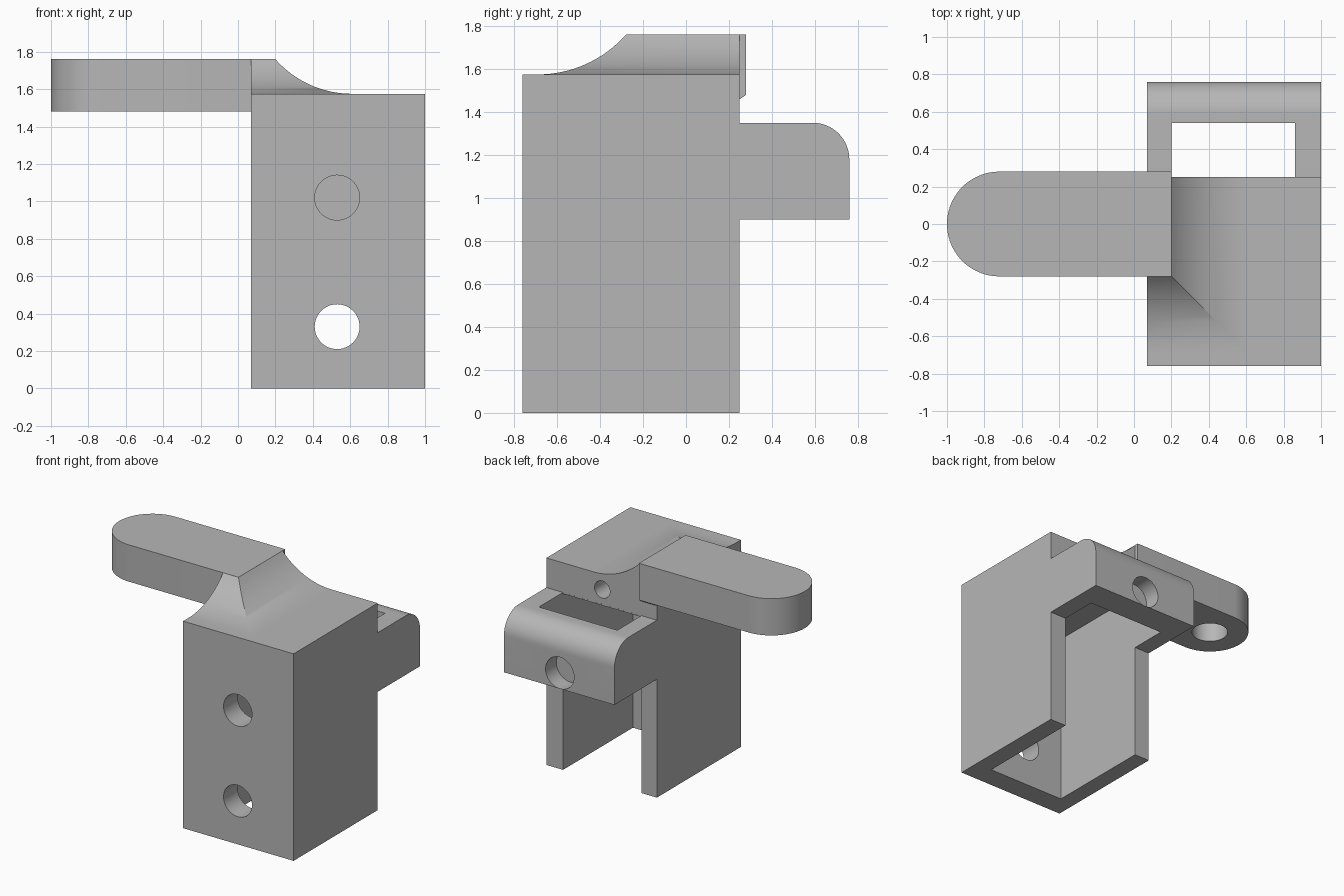
import bpy, bmesh, math
from mathutils import Matrix, Vector

if "Cube" in bpy.data.objects:
    bpy.data.objects.remove(bpy.data.objects["Cube"])

grey = bpy.data.materials.new("light_grey")
grey.use_nodes = True
COLOUR = (0.47, 0.47, 0.47, 1)
grey.diffuse_color = COLOUR
grey.node_tree.nodes["Principled BSDF"].inputs["Base Color"].default_value = COLOUR


def finish(name, bm):
    bmesh.ops.recalc_face_normals(bm, faces=bm.faces)
    mesh = bpy.data.meshes.new(name)
    bm.to_mesh(mesh)
    bm.free()
    mesh.materials.append(grey)
    obj = bpy.data.objects.new(name, mesh)
    bpy.context.collection.objects.link(obj)
    return obj


def prism(name, points, depth):
    """Extrude a closed loop of 3D points along a vector."""
    bm = bmesh.new()
    face = bm.faces.new([bm.verts.new(p) for p in points])
    out = bmesh.ops.extrude_face_region(bm, geom=[face], use_keep_orig=True)
    verts = [g for g in out["geom"] if isinstance(g, bmesh.types.BMVert)]
    bmesh.ops.translate(bm, verts=verts, vec=Vector(depth))
    return finish(name, bm)


def arc(cx, cy, r, start, end, steps):
    angles = [math.radians(start + (end - start) * i / steps) for i in range(steps + 1)]
    return [(cx + r * math.cos(a), cy + r * math.sin(a)) for a in angles]


def drill(centre, radius, length, axis):
    """Cylinder cutter centred on a point, along Y or Z."""
    bm = bmesh.new()
    turn = Matrix.Rotation(math.pi / 2, 4, "X") if axis == "Y" else Matrix()
    bmesh.ops.create_cone(bm, cap_ends=True, segments=48, radius1=radius, radius2=radius,
                          depth=length, matrix=Matrix.Translation(centre) @ turn)
    return finish("cutter", bm)


def cut(obj, cutters):
    bpy.context.view_layer.objects.active = obj
    for cutter in cutters:
        cutter.hide_render = True
        mod = obj.modifiers.new("cut", "BOOLEAN")
        mod.operation, mod.solver, mod.object = "DIFFERENCE", "EXACT", cutter
        bpy.ops.object.modifier_apply(modifier=mod.name)
        bpy.data.objects.remove(cutter)


def smooth(obj):
    bpy.ops.object.select_all(action="DESELECT")
    obj.select_set(True)
    bpy.context.view_layer.objects.active = obj
    bpy.ops.object.shade_smooth_by_angle(angle=math.radians(25))


LEFT, RIGHT, FRONT, BACK, TOP = 1.0, 0.07, -0.76, 0.25, 1.575
HOLE_X = 0.53

# Channel body with the rear loop, as one side profile
side = [(FRONT, 0), (BACK, 0), (BACK, 0.9), (0.76, 0.9)]
side += arc(0.59, 1.18, 0.17, 0, 90, 16)
side += [(BACK, 1.35), (BACK, TOP), (FRONT, TOP)]
body = prism("channel_body", [(RIGHT, y, z) for y, z in side], (LEFT - RIGHT, 0, 0))

# Hollow: open at the bottom, the back and through the loop
edge = BACK + 0.0005
hollow = [(-0.59, -0.1), (0.54, -0.1), (0.54, 1.45), (edge, 1.45), (edge, 1.34), (-0.59, 1.34)]
cut(body, [
    prism("cutter", [(0.2, y, z) for y, z in hollow], (0.66, 0, 0)),
    drill((HOLE_X, FRONT, 1.02), 0.12, 0.5, "Y"),
    drill((HOLE_X, FRONT, 0.33), 0.12, 0.5, "Y"),
    drill((HOLE_X, 0.76, 1.02), 0.12, 0.26, "Y"),
    drill((HOLE_X, BACK, 1.46), 0.065, 0.6, "Y"),
])
smooth(body)

# Rounded arm with a blind hole underneath
outline = [(0.2, -0.28), (0.2, 0.28)] + arc(-0.72, 0, 0.28, 90, 270, 40)
arm = prism("side_arm", [(x, y, 1.48) for x, y in outline], (0, 0, 0.28))
cut(arm, [drill((-0.72, 0, 1.48), 0.13, 0.4, "Z")])
smooth(arm)

# Concave fillet flaring from the arm onto the body top
bm = bmesh.new()
RADIUS, STEPS, REACH = 0.547, 16, 0.41
sweep = math.asin(REACH / RADIUS)
rings = []
for i in range(STEPS + 1):
    a = sweep * i / STEPS
    d = REACH - RADIUS * math.sin(a)
    z = TOP + RADIUS * (1 - math.cos(a))
    x, y = 0.2 + d, -0.28 - d
    rings.append([bm.verts.new((px, py, z)) for px, py in
                  ((RIGHT, y), (x, y), (x, BACK), (RIGHT, BACK))])
for low, high in zip(rings, rings[1:]):
    for k in range(4):
        n = (k + 1) % 4
        bm.faces.new((low[k], low[n], high[n], high[k]))
bm.faces.new(rings[0])
bm.faces.new(rings[-1])
smooth(finish("arm_fillet", bm))

# Small sloped lip under the arm where it overhangs the back
lip = [(BACK, 1.46), (0.28, 1.48), (BACK, 1.48)]
prism("arm_lip", [(RIGHT, y, z) for y, z in lip], (0.13, 0, 0))
